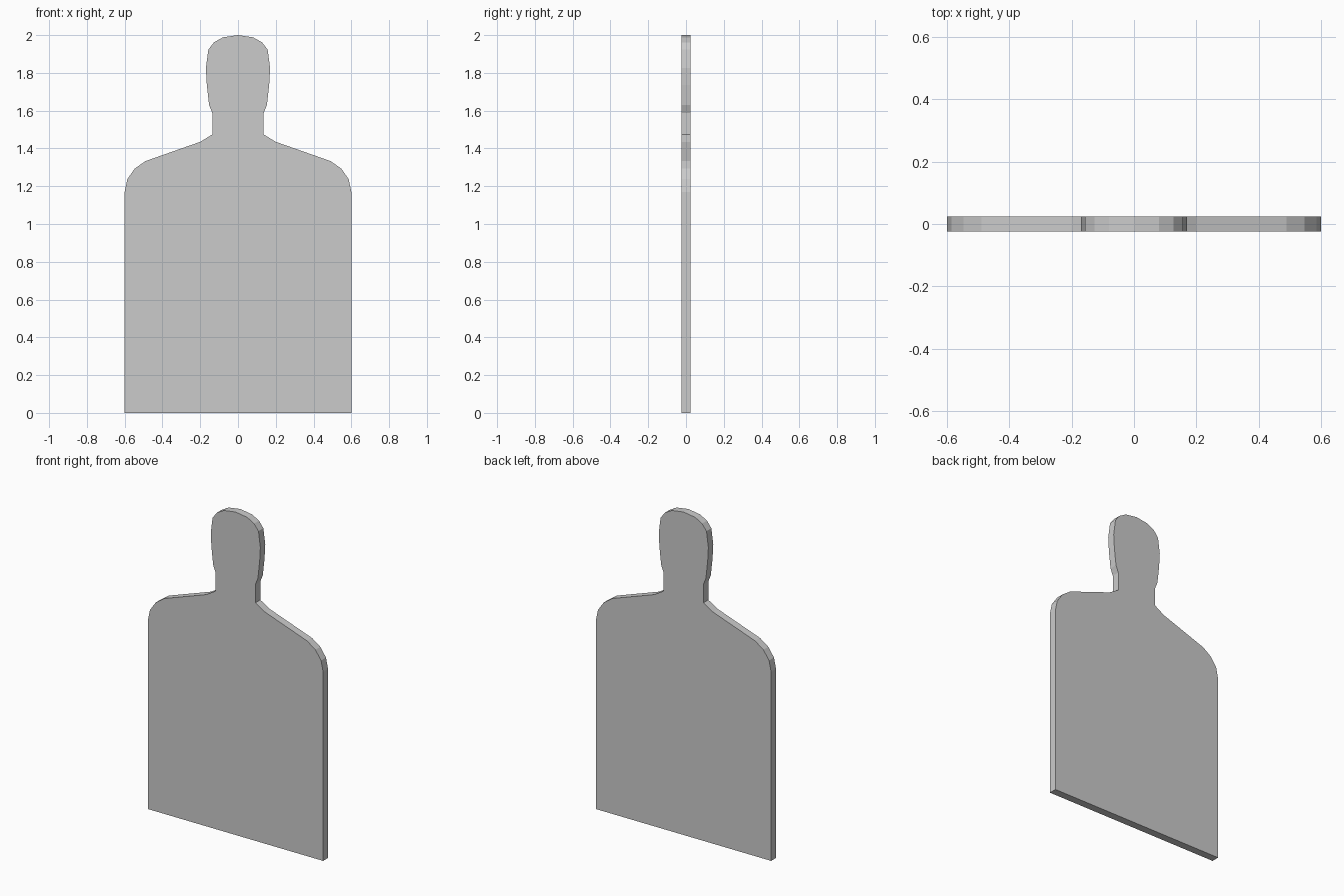
import bpy, bmesh

if "Cube" in bpy.data.objects:
    bpy.data.objects.remove(bpy.data.objects["Cube"])

THICKNESS = 0.048

# Right half of the silhouette, from crown of the head to the base
half = [
    (0.08, 1.988), (0.127, 1.962), (0.157, 1.923), (0.17, 1.825),
    (0.165, 1.737), (0.153, 1.63), (0.136, 1.588),            # head
    (0.136, 1.474), (0.20, 1.435),                            # neck
    (0.49, 1.333), (0.547, 1.293), (0.586, 1.237), (0.60, 1.17),  # shoulder
    (0.60, 0.0),                                              # base
]
outline = [(0.0, 2.0)] + half + [(-x, z) for x, z in reversed(half)]

# Flat silhouette board: one face extruded through its thickness
bm = bmesh.new()
face = bm.faces.new([bm.verts.new((x, -THICKNESS / 2, z)) for x, z in outline])
result = bmesh.ops.extrude_face_region(bm, geom=[face], use_keep_orig=True)
back = [v for v in result["geom"] if isinstance(v, bmesh.types.BMVert)]
bmesh.ops.translate(bm, verts=back, vec=(0, THICKNESS, 0))
bmesh.ops.recalc_face_normals(bm, faces=bm.faces)

mesh = bpy.data.meshes.new("silhouette_board")
bm.to_mesh(mesh)
bm.free()
board = bpy.data.objects.new("silhouette_board", mesh)
bpy.context.collection.objects.link(board)
